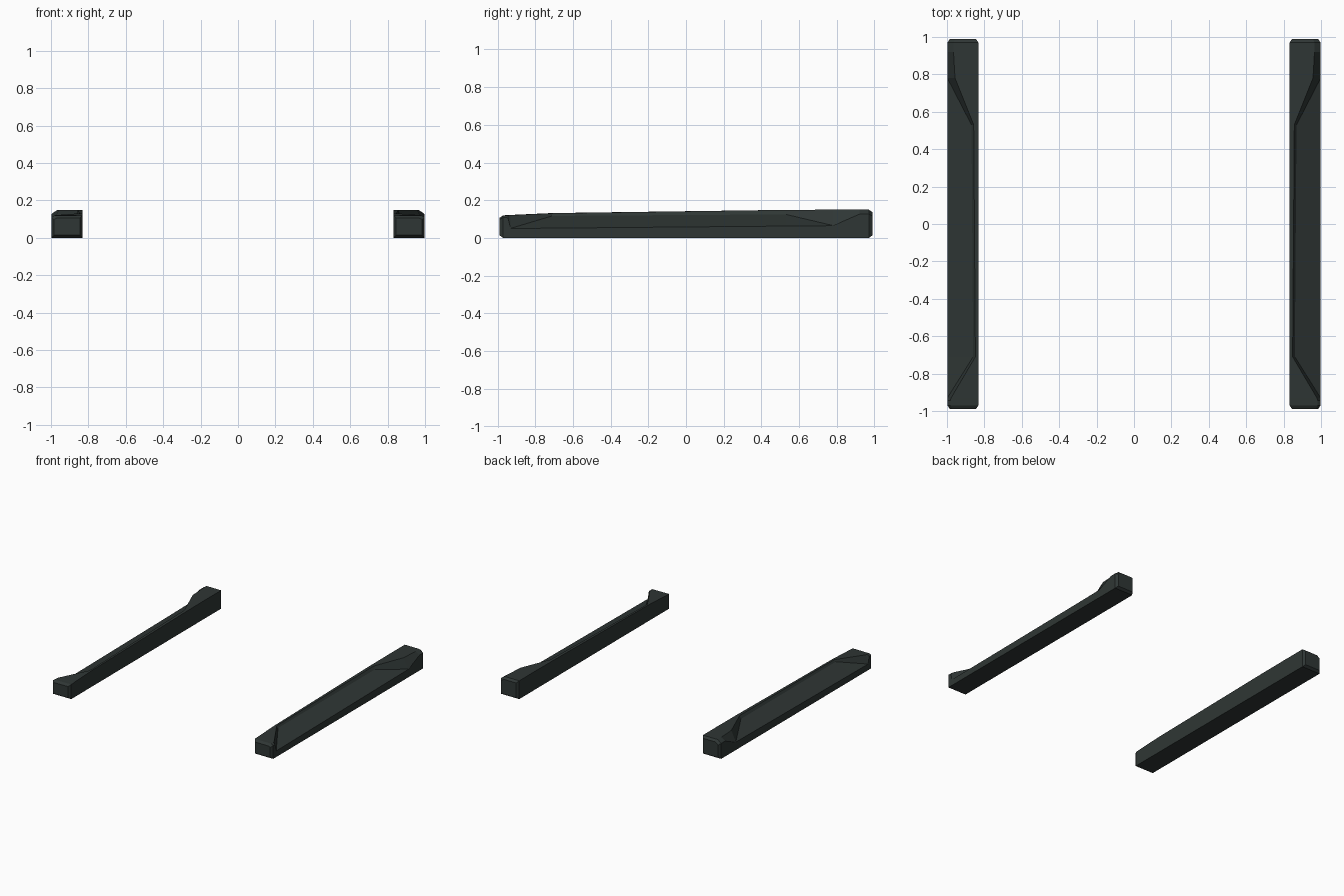
import bpy, bmesh

if "Cube" in bpy.data.objects:
    bpy.data.objects.remove(bpy.data.objects["Cube"])

mat = bpy.data.materials.new("dark slate")
mat.diffuse_color = (0.028, 0.037, 0.035, 1)
mat.use_nodes = True
mat.node_tree.nodes["Principled BSDF"].inputs["Base Color"].default_value = mat.diffuse_color

# Stations along y: wall height at outer face, slope top (x, z), ridge edge (x, z), inner height
XI, XO = 0.832, 0.998
stations = [
    (-0.97, 0.108, 0.994, 0.112, 0.982, 0.119, 0.120),
    (-0.945, 0.107, 0.994, 0.112, 0.982, 0.120, 0.121),
    (-0.93, 0.050, XO, 0.051, 0.978, 0.121, 0.122),
    (-0.71, 0.052, 0.860, 0.117, 0.848, 0.131, 0.132),
    (0.53, 0.063, 0.869, 0.125, 0.857, 0.149, 0.149),
    (0.78, 0.065, XO, 0.066, 0.957, 0.150, 0.150),
    (0.92, 0.126, 0.993, 0.131, 0.965, 0.150, 0.150),
    (0.97, 0.126, 0.993, 0.131, 0.965, 0.150, 0.150),
]


def section(s):
    y, zc, xd, zd, xe, ze, zf = s
    return [(x, y, z) for x, z in
            ((XI, 0), (XO, 0), (XO, zc), (xd, zd), (xe, ze), (XI, zf))]


def shrunk(sec, y, inset):
    # Bevelled end: same outline pulled in towards its middle
    cx, cz = (XI + XO) / 2, max(p[2] for p in sec) / 2
    fx, fz = 1 - inset / (XO - cx), 1 - inset / cz
    return [(cx + (x - cx) * fx, y, cz + (z - cz) * fz) for x, _, z in sec]


def make_rail(name, side):
    secs = [section(s) for s in stations]
    secs = [shrunk(secs[0], -0.99, 0.014)] + secs + [shrunk(secs[-1], 0.99, 0.014)]
    bm = bmesh.new()
    rings = [[bm.verts.new((side * x, y, z)) for x, y, z in sec] for sec in secs]
    for a, b in zip(rings, rings[1:]):
        for i in range(6):
            j = (i + 1) % 6
            bm.faces.new((a[i], a[j], b[j], b[i]))
    bm.faces.new(rings[0])
    bm.faces.new(rings[-1])
    bmesh.ops.recalc_face_normals(bm, faces=bm.faces)
    me = bpy.data.meshes.new(name)
    bm.to_mesh(me)
    bm.free()
    me.materials.append(mat)
    bpy.context.collection.objects.link(bpy.data.objects.new(name, me))


# Mirrored pair of side rails
make_rail("right_side_rail", 1)
make_rail("left_side_rail", -1)
